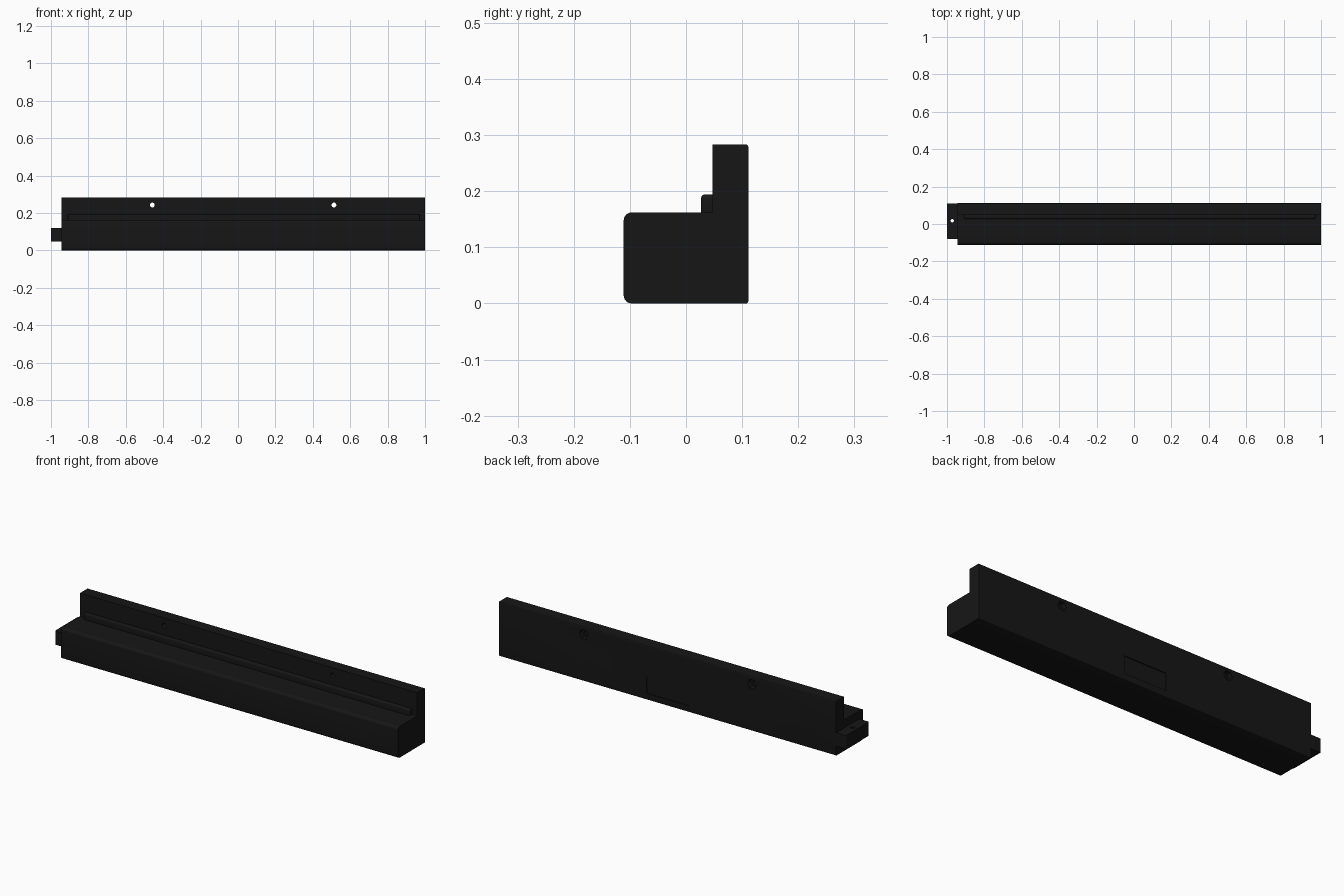
import bpy, bmesh, math
from mathutils import Vector

if "Cube" in bpy.data.objects:
    bpy.data.objects.remove(bpy.data.objects["Cube"])

black = bpy.data.materials.new("black_plastic")
black.diffuse_color = (0.008, 0.008, 0.008, 1)
black.use_nodes = True
black.node_tree.nodes["Principled BSDF"].inputs["Base Color"].default_value = black.diffuse_color


def new_object(name, bm):
    bmesh.ops.recalc_face_normals(bm, faces=bm.faces)
    mesh = bpy.data.meshes.new(name)
    bm.to_mesh(mesh)
    bm.free()
    ob = bpy.data.objects.new(name, mesh)
    bpy.context.collection.objects.link(ob)
    mesh.materials.append(black)
    return ob


def rounded(corners, steps=6):
    """Fillet the right-angle corners (a, b, radius) of a closed outline."""
    pts = []
    for i, (a, b, r) in enumerate(corners):
        p = Vector((a, b))
        if r == 0:
            pts.append(p)
            continue
        u = (Vector(corners[i - 1][:2]) - p).normalized() * r
        v = (Vector(corners[(i + 1) % len(corners)][:2]) - p).normalized() * r
        for k in range(steps + 1):
            t = k / steps * math.pi / 2
            pts.append(p + u * (1 - math.sin(t)) + v * (1 - math.cos(t)))
    return pts


def extrude(name, outline, start, vec):
    """Outline points mapped by start(point), swept along vec."""
    bm = bmesh.new()
    face = bm.faces.new([bm.verts.new(start(p)) for p in outline])
    res = bmesh.ops.extrude_face_region(bm, geom=[face])
    verts = [g for g in res["geom"] if isinstance(g, bmesh.types.BMVert)]
    bmesh.ops.translate(bm, verts=verts, vec=vec)
    return new_object(name, bm)


def box(name, lo, hi):
    rect = [(lo[0], lo[1]), (hi[0], lo[1]), (hi[0], hi[1]), (lo[0], hi[1])]
    return extrude(name, rect, lambda p: (p[0], p[1], lo[2]), (0, 0, hi[2] - lo[2]))


def disc(r, n):
    return [(r * math.cos(2 * math.pi * i / n), r * math.sin(2 * math.pi * i / n)) for i in range(n)]


def cut(target, cutter):
    mod = target.modifiers.new(cutter.name, "BOOLEAN")
    mod.operation = "DIFFERENCE"
    mod.solver = "EXACT"
    mod.object = cutter
    cutter.hide_render = True
    cutter.hide_set(True)


def apply_and_smooth(ob):
    bpy.ops.object.select_all(action="DESELECT")
    bpy.context.view_layer.objects.active = ob
    ob.select_set(True)
    for mod in list(ob.modifiers):
        bpy.ops.object.modifier_apply(modifier=mod.name)
    bpy.ops.object.shade_smooth_by_angle(angle=math.radians(30))


# L-shaped rail with rounded edges
profile = rounded([(-0.111, 0, 0.014), (0.111, 0, 0.004), (0.111, 0.283, 0.004),
                   (0.047, 0.283, 0), (0.047, 0.162, 0), (-0.111, 0.162, 0.014)])
rail = extrude("rail_body", profile, lambda p: (-0.943, p[0], p[1]), (1.943, 0, 0))

# Stop bead in the inner corner
bead = box("stop_bead", (-0.91, 0.027, 0.155), (0.97, 0.052, 0.194))
bev = bead.modifiers.new("round", "BEVEL")
bev.width = 0.006
bev.segments = 3

# End tab with a vertical hole
tab = extrude("end_tab", rounded([(-1, -0.08, 0.006), (-0.94, -0.08, 0), (-0.94, 0.11, 0), (-1, 0.11, 0.004)]),
              lambda p: (p[0], p[1], 0.048), (0, 0, 0.071))
cutters = [extrude("tab_hole_cutter", disc(0.009, 24), lambda p: (p[0] - 0.972, p[1] + 0.017, 0), (0, 0, 0.2))]
cut(tab, cutters[0])

# Wall screw holes with hexagonal pockets at the back
for i, x in enumerate((-0.458, 0.513)):
    for label, r, n, y0 in (("hole", 0.013, 32, 0.0), ("pocket", 0.026, 6, 0.085)):
        c = extrude(f"screw_{label}_cutter_{i}", disc(r, n),
                    lambda p: (x + p[0], y0, 0.243 + p[1]), (0, 0.2, 0))
        cut(rail, c)
        cutters.append(c)

# Shallow label recess on the back
recess = box("label_recess_cutter", (-0.094, 0.106, 0.032), (0.15, 0.2, 0.122))
cut(rail, recess)
cutters.append(recess)

for part in (rail, bead, tab):
    apply_and_smooth(part)
for c in cutters:
    bpy.data.objects.remove(c, do_unlink=True)
